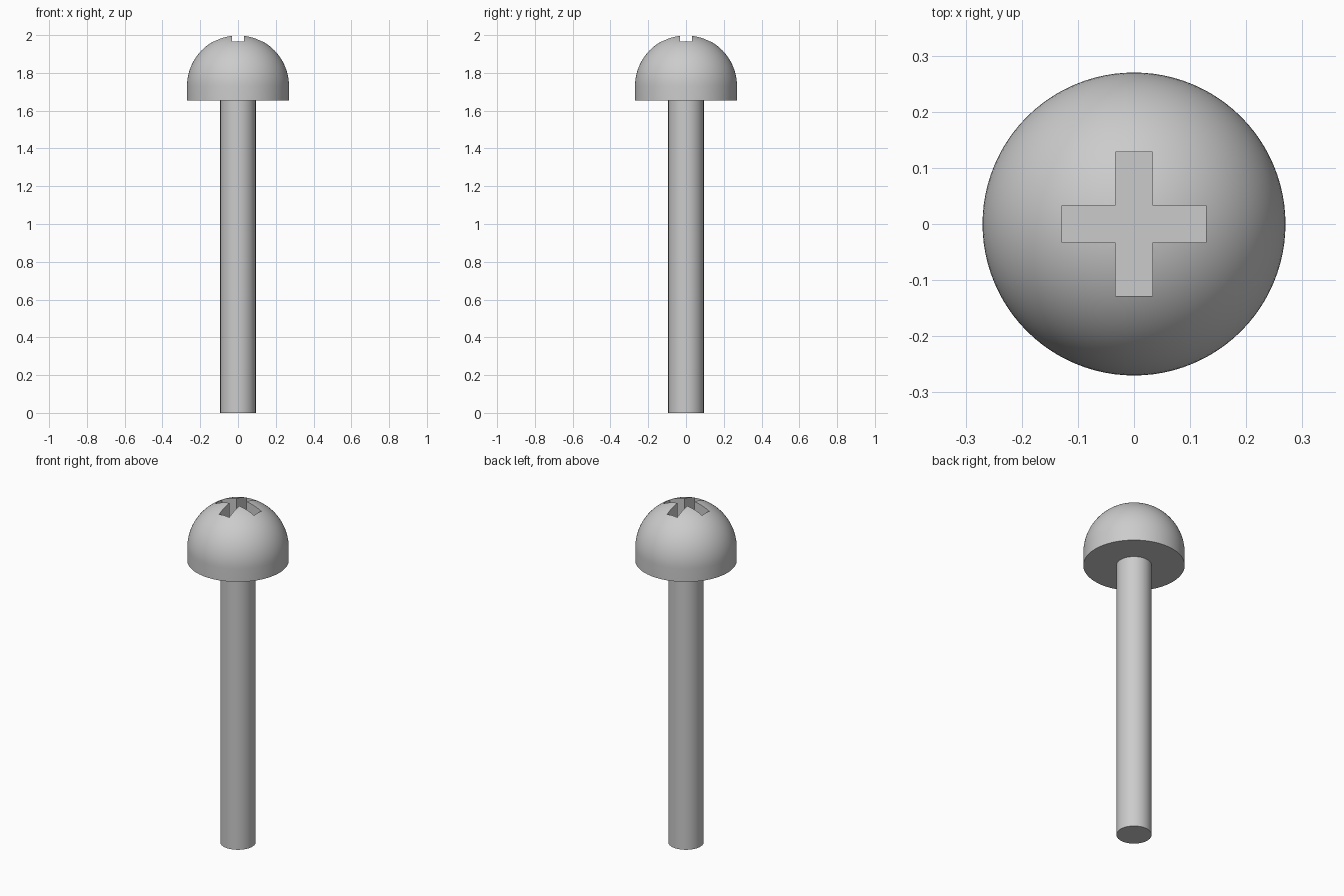
import bpy, bmesh, math
from mathutils import Matrix

default = bpy.data.objects.get("Cube")
if default:
    bpy.data.objects.remove(default, do_unlink=True)

HEAD_R, HEAD_BASE, DOME_Z = 0.27, 1.655, 1.73
SHAFT_R = 0.094
SLOT_HALF, SLOT_W, SLOT_FLOOR = 0.128, 0.033, 1.87
SIDES, RINGS = 96, 24

steel = bpy.data.materials.new("steel grey")
steel.use_nodes = True
colour = (0.6, 0.6, 0.6, 1)
steel.diffuse_color = colour
steel.node_tree.nodes["Principled BSDF"].inputs["Base Color"].default_value = colour


def add_object(name, bm):
    bmesh.ops.recalc_face_normals(bm, faces=bm.faces)
    mesh = bpy.data.meshes.new(name)
    bm.to_mesh(mesh)
    bm.free()
    obj = bpy.data.objects.new(name, mesh)
    bpy.context.collection.objects.link(obj)
    mesh.materials.append(steel)
    return obj


def select(obj):
    bpy.ops.object.select_all(action='DESELECT')
    obj.select_set(True)
    bpy.context.view_layer.objects.active = obj


def lathe(name, profile):
    """Turn a radius/height profile around the z axis."""
    bm = bmesh.new()
    verts = [bm.verts.new((r, 0, z)) for r, z in profile]
    edges = [bm.edges.new(pair) for pair in zip(verts, verts[1:])]
    bmesh.ops.spin(bm, geom=verts + edges, cent=(0, 0, 0), axis=(0, 0, 1),
                   angle=math.tau, steps=SIDES, use_merge=True)
    bmesh.ops.remove_doubles(bm, verts=bm.verts, dist=0.0001)
    return add_object(name, bm)


# Domed head with a short straight rim
arc = [(HEAD_R * math.cos(a), DOME_Z + HEAD_R * math.sin(a))
       for a in (i / RINGS * math.pi / 2 for i in range(RINGS))]
head = lathe("screw_head", [(0, HEAD_BASE), (HEAD_R, HEAD_BASE)] + arc
             + [(0, DOME_Z + HEAD_R)])

# Cross-shaped driver recess
bm = bmesh.new()
arm = [(SLOT_W, -SLOT_W), (SLOT_HALF, -SLOT_W), (SLOT_HALF, SLOT_W)]
outline = []
for quarter in range(4):
    turn = Matrix.Rotation(quarter * math.pi / 2, 3, 'Z')
    outline += [bm.verts.new(turn @ Matrix.Identity(3) @ p)
                for p in (Matrix.Identity(3).col[2] * SLOT_FLOOR
                          + Matrix.Identity(3).col[0] * x
                          + Matrix.Identity(3).col[1] * y for x, y in arm)]
floor = bm.faces.new(outline)
top = bmesh.ops.extrude_face_region(bm, geom=[floor])["geom"]
bmesh.ops.translate(bm, vec=(0, 0, 0.3),
                    verts=[v for v in top if isinstance(v, bmesh.types.BMVert)])
cutter = add_object("recess_cutter", bm)
cutter.hide_render = True

select(head)
cut = head.modifiers.new("recess", 'BOOLEAN')
cut.operation = 'DIFFERENCE'
cut.solver = 'EXACT'
cut.object = cutter
bpy.ops.object.modifier_apply(modifier=cut.name)
bpy.data.objects.remove(cutter, do_unlink=True)

# Plain round shaft
shaft = lathe("shaft", [(0, 0), (SHAFT_R, 0), (SHAFT_R, HEAD_BASE + 0.005),
                        (0, HEAD_BASE + 0.005)])

for part in (head, shaft):
    select(part)
    bpy.ops.object.shade_smooth_by_angle(angle=math.radians(30))
